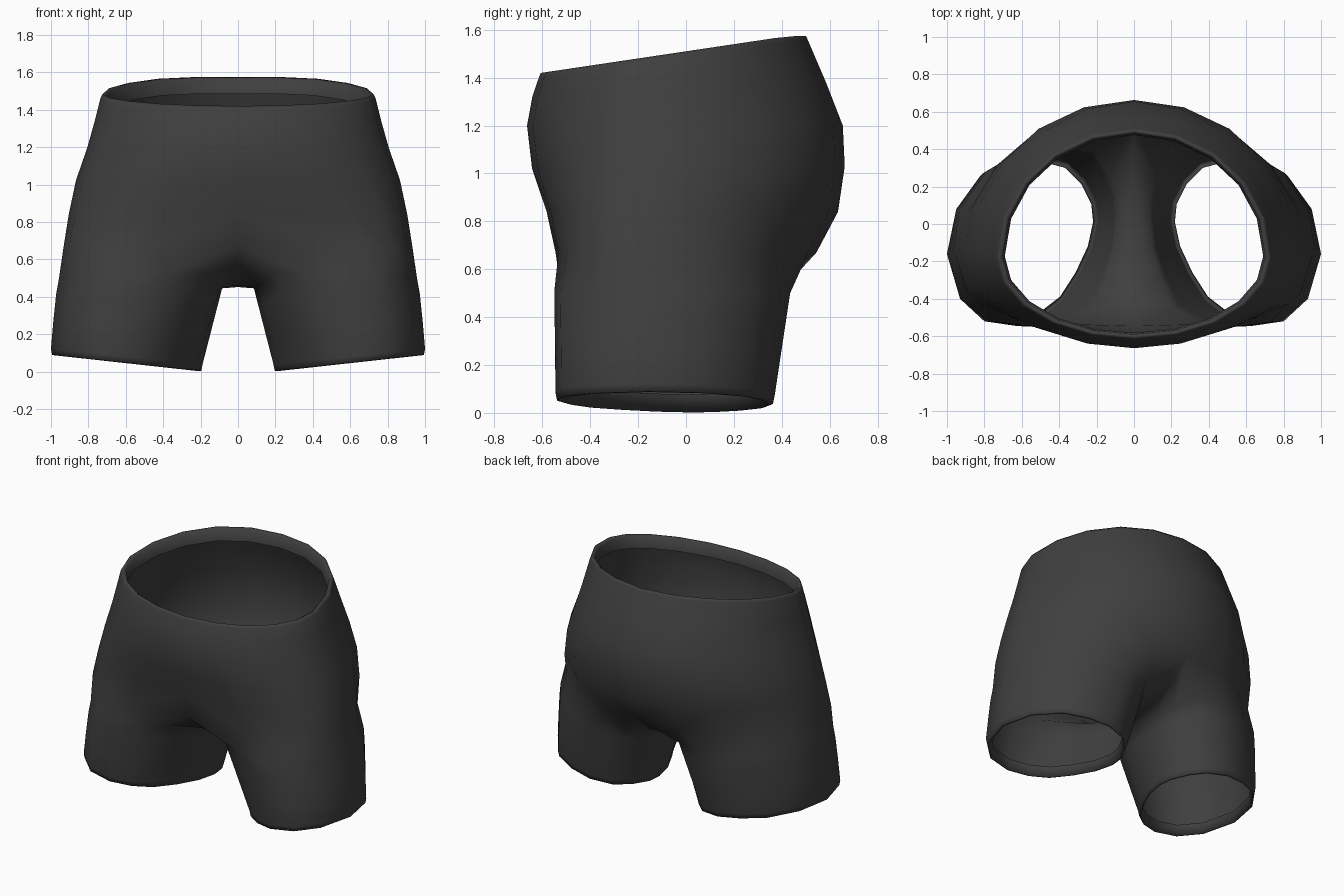
import bpy, bmesh, math

if "Cube" in bpy.data.objects:
    bpy.data.objects.remove(bpy.data.objects["Cube"])

SIDE = 11  # points from centre front round the hip to centre back

fabric = bpy.data.materials.new("charcoal fabric")
fabric.diffuse_color = (0.05, 0.05, 0.05, 1)
fabric.use_nodes = True
fabric.node_tree.nodes["Principled BSDF"].inputs["Base Color"].default_value = fabric.diffuse_color


def torso_ring(zf, zb, w, yc, yf, yb, p=1.0, cap=9.0):
    """Half ring with separate front and back depths; p < 1 squares the front corner."""
    ring = []
    for k in range(SIDE):
        a = math.pi * k / (SIDE - 1)
        s, c = math.sin(a), math.cos(a)
        if c > 0.001:
            s, y = s ** p, yc - c ** p * (yc - yf)
        else:
            y = yc - c * (yb - yc)
        z = min(cap, zf + (zb - zf) * (y - yf) / (yb - yf))
        ring.append((w * s if 0 < k < SIDE - 1 else 0.0, y, z))
    return ring


def shrink(ring, centre, s, dz):
    cx, cy = centre
    return [(cx + (x - cx) * s, cy + (y - cy) * s, z + dz) for x, y, z in ring]


# waist down to seat
torso = [torso_ring(*r) for r in (
    (1.40, 1.565, .735, -.18, -.615, .51, 1, 1.555),
    (1.32, 1.38, .765, -.17, -.642, .585),
    (1.20, 1.20, .805, -.16, -.664, .655),
    (1.02, 1.03, .866, -.14, -.643, .663, .93),
    (.84, .84, .905, -.14, -.582, .635, .76),
    (.67, .67, .932, -.14, -.545, .545, .62),
)]
# folded waistband
mid = (0, -.06)
waist = [shrink(torso[0], mid, s, dz) for s, dz in
         ((.94, -.07), (.955, .008), (.985, .02))]

# crotch seam, back to front
seam = [(0, .41, .54), (0, .25, .47), (0, .06, .452), (0, -.17, .46), (0, -.39, .54)]

# upper thigh and leg opening outlines, from inner front round the outside
thigh = [(.21, -.45, .53), (.35, -.525, .53), (.52, -.55, .51), (.73, -.525, .50),
         (.885, -.385, .50), (.957, -.16, .50), (.92, .09, .50), (.79, .28, .50),
         (.60, .395, .50), (.38, .435, .50), (.21, .38, .49), (.13, .25, .455),
         (.092, .14, .445), (.085, .03, .445), (.095, -.13, .45), (.14, -.29, .475)]
opening = [(.38, -.41), (.49, -.495), (.63, -.545), (.80, -.52), (.93, -.40),
           (1.0, -.16), (.95, .08), (.82, .26), (.66, .34), (.50, .37),
           (.35, .33), (.26, .24), (.20, .12), (.19, .02), (.22, -.12), (.29, -.27)]
hem = [(x, y, .037 + .105 * (x - .19)) for x, y in opening]


def blend(t):
    e = t ** .7
    return [(a[0] + (b[0] - a[0]) * (e if a[0] > .3 else t), a[1] + (b[1] - a[1]) * t,
             a[2] + (b[2] - a[2]) * t) for a, b in zip(thigh, hem)]


leg = [thigh, blend(.22), blend(.62), hem]
# folded leg hem
leg += [shrink(hem, (.6, -.1), s, dz) for s, dz in ((.985, -.032), (.955, -.035), (.93, .04))]

bm = bmesh.new()


def add(ring):
    return [bm.verts.new(p) for p in ring]


def loft(rings, closed):
    for a, b in zip(rings, rings[1:]):
        n = len(a)
        for i in range(n if closed else n - 1):
            j = (i + 1) % n
            bm.faces.new((a[i], b[i], b[j], a[j]))


upper = [add(r) for r in waist + torso]
loft(upper, False)
loft([upper[-1] + add(seam)] + [add(r) for r in leg], True)
bmesh.ops.recalc_face_normals(bm, faces=bm.faces[:])

mesh = bpy.data.meshes.new("shorts")
bm.to_mesh(mesh)
bm.free()
mesh.materials.append(fabric)
shorts = bpy.data.objects.new("shorts", mesh)
bpy.context.collection.objects.link(shorts)

# mirror to the other leg
m = shorts.modifiers.new("mirror", 'MIRROR')
m.use_clip = True
m.merge_threshold = 0.001

bpy.context.view_layer.objects.active = shorts
shorts.select_set(True)
bpy.ops.object.shade_smooth_by_angle(angle=math.radians(120))
